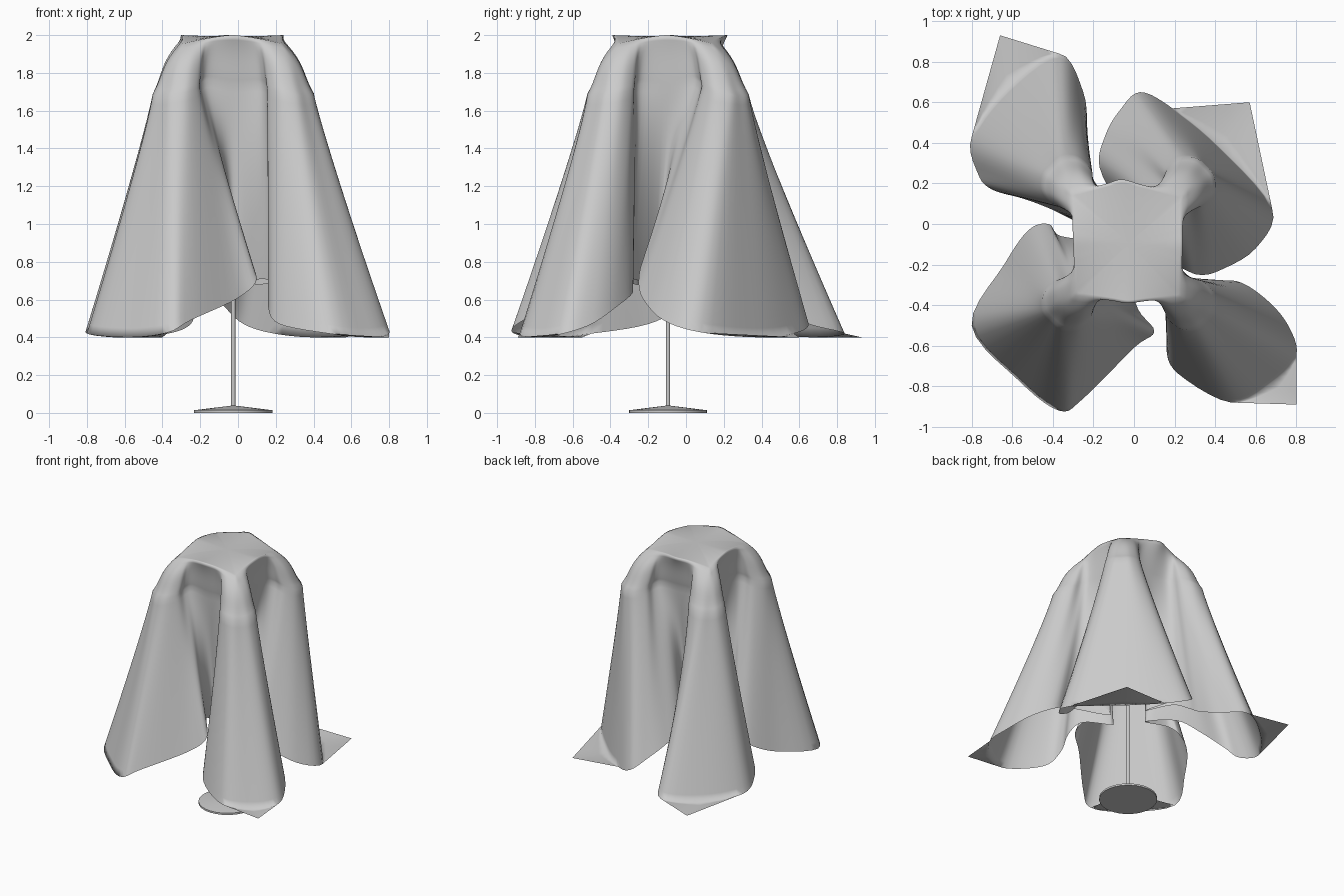
import bpy, bmesh, math
from mathutils import Vector as V

if "Cube" in bpy.data.objects:
    bpy.data.objects.remove(bpy.data.objects["Cube"])

PX, PY = -0.025, -0.095          # axis of the stand

# hem outline of each hanging fold, counter-clockwise, valley first, cloth corner at index 6
NE = [(.09,-.15),(.24,-.22),(.32,-.25),(.42,-.23),(.6,-.12),(.68,.08),(.42,.38),(.19,.57),(.03,.65),(-.07,.56),(-.14,.44),(-.17,.28)]
NW = [(-.06,.05),(-.19,.2),(-.23,.33),(-.23,.45),(-.25,.65),(-.37,.84),(-.62,.67),(-.8,.43),(-.77,.25),(-.7,.17),(-.53,.12),(-.36,.05)]
SW = [(-.16,-.07),(-.36,-.06),(-.42,0),(-.52,-.03),(-.64,-.2),(-.8,-.5),(-.57,-.77),(-.37,-.92),(-.25,-.86),(0,-.61),(.1,-.53),(.02,-.42)]
SE = [(-.02,-.25),(.14,-.4),(.19,-.5),(.16,-.62),(.22,-.74),(.48,-.88),(.68,-.78),(.8,-.65),(.76,-.5),(.65,-.37),(.5,-.28),(.33,-.3)]
LOBES = [NE, NW, SW, SE]
TIPS = [(.57,.6), (-.66,.93), (-.4,-.55), (.8,-.89)]                  # cloth corners on the ground plane
CORNERS = [(.24,.14), (-.31,.15), (-.29,-.35), (.23,-.36)]            # top plateau
VALLEYS = [(.24,-.1), (-.06,.22), (-.3,-.08), (-.03,-.39)]
HEM_Z = [.40, .42, .47, .56, .64, .71, .68]                           # by distance from corner
# section near the top of the folds: (outward, sideways) by distance from corner
MID = [(.38,.38), (.42,.33), (.42,.25), (.36,.185), (.29,.175), (.25,.13), (.24,0)]
SUB = 5


def spline(pts):
    out, n = [], len(pts)
    for i in range(n):
        a, b, c, d = (pts[(i + k - 1) % n] for k in range(4))
        for s in range(SUB):
            t = s / SUB
            out.append(.5 * (2*b + (c-a)*t + (2*a-5*b+4*c-d)*t*t + (3*b-a-3*c+d)*t**3))
    return out


hem, top, mid = [], [], []
for k, lobe in enumerate(LOBES):
    va, vb, co = V(VALLEYS[k]), V(VALLEYS[(k + 1) % 4]), V(CORNERS[k])
    sx, sy = [(1, 1), (-1, 1), (-1, -1), (1, -1)][k]
    for i, p in enumerate(lobe):
        d = abs(i - 6)
        z = HEM_Z[d]
        if 0 < d < 6 and ((k == 0 and i < 6) or (k == 2 and i > 6)):   # folds that lift higher
            z = .4 + (z - .4) * 1.3
        hem.append(V((p[0], p[1], z)))
        q = (va if i < 6 else vb).lerp(co, (1 - d / 6) ** .7)
        top.append(V((q.x, q.y, 2 - .045 * (1 - d / 6))))
        u, v = MID[d]
        if (i < 6) == (k in (1, 3)):
            u, v = v, u
        mid.append(V((PX + sx * u, PY + sy * v, 2 + (z - 2) * .2)))
hem, top, mid = spline(hem), spline(top), spline(mid)
N = len(hem)
for h in hem:
    h.z = max(h.z, .4)

# rings of the cloth: flat top, shoulder, draped walls, then corner flaps
rings = []
centre = V((PX, PY, 1.995))
for r in (.3, .5, .7, .85, .95):
    ring = []
    for p in top:
        q = centre.lerp(p, r)
        q.z = 1.995 + (p.z - 1.995) * r ** 3
        ring.append(q)
    rings.append(ring)
for j in range(11):
    t = j / 10
    ring = []
    for a, b in zip(top, mid):
        p = a.lerp(b, t + .25 * math.sin(math.pi * t) * (1 - t))
        p.z = a.z + (b.z - a.z) * t
        ring.append(p)
    rings.append(ring)
for j in range(1, 27):
    t = j / 26
    ring = []
    for a, b in zip(mid, hem):
        p = a.lerp(b, t ** 1.08)
        p.z = a.z + (b.z - a.z) * t
        ring.append(p)
    rings.append(ring)
for j in range(1, 5):
    ring = []
    for i in range(N):
        p = hem[i].copy()
        k, c = i // (12 * SUB), i / SUB % 12 - 6
        if abs(c) < 1:           # straight hem running out to the cloth corner
            end = hem[(k * 12 + (7 if c > 0 else 5)) * SUB]
            goal = V((*TIPS[k], .4)).lerp(end, abs(c))
            p = p.lerp(goal, j / 4)
        ring.append(p)
    rings.append(ring)

bm = bmesh.new()
rows = [[bm.verts.new(p) for p in ring] for ring in rings]
c = bm.verts.new(centre)
for i in range(N):
    n = (i + 1) % N
    bm.faces.new((c, rows[0][i], rows[0][n]))
    for a, b in zip(rows, rows[1:]):
        bm.faces.new((a[i], b[i], b[n], a[n]))
bmesh.ops.remove_doubles(bm, verts=bm.verts, dist=1e-5)
me = bpy.data.meshes.new("draped_cloth")
bm.to_mesh(me)
bm.free()
for p in me.polygons:
    p.use_smooth = True
cloth = bpy.data.objects.new("draped_cloth", me)
bpy.context.collection.objects.link(cloth)


def cylinder(name, r, h, loc, rot=(0, 0, 0), r2=None):
    bpy.ops.mesh.primitive_cone_add(vertices=32, radius1=r, radius2=r if r2 is None else r2,
                                    depth=h, location=loc, rotation=rot)
    o = bpy.context.object
    o.name = name
    bpy.ops.object.shade_smooth_by_angle()
    return o


# stand under the cloth
cylinder("base_disc", .207, .014, (PX, PY, .007))
cylinder("base_cone", .207, .024, (PX, PY, .026), r2=.014)
cylinder("pole", .011, 1.94, (PX, PY, 1.0))
cylinder("crossbar_x", .006, .44, (PX, PY, 1.615), (0, math.pi / 2, 0))
cylinder("crossbar_y", .006, .44, (PX, PY, 1.615), (math.pi / 2, 0, 0))
